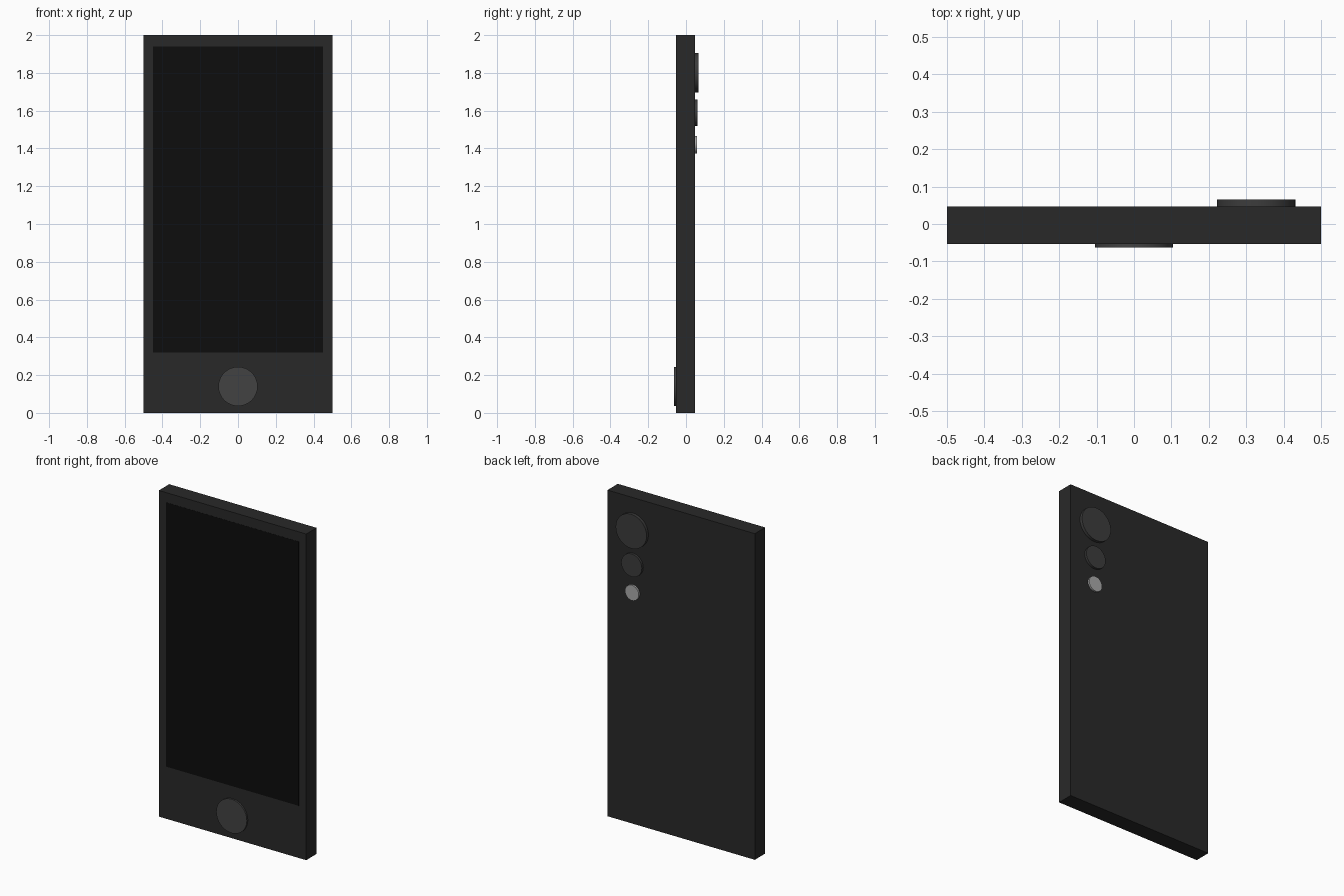
import bpy
from math import pi, radians

if "Cube" in bpy.data.objects:
    bpy.data.objects.remove(bpy.data.objects["Cube"])

FRONT, BACK = -0.053, 0.047   # faces of the phone body


def material(name, grey):
    m = bpy.data.materials.new(name)
    m.diffuse_color = (grey, grey, grey, 1)
    m.use_nodes = True
    m.node_tree.nodes["Principled BSDF"].inputs["Base Color"].default_value = m.diffuse_color
    return m


def box(name, x, y, z, mat):
    """Box spanning the given (low, high) ranges."""
    spans = (x, y, z)
    bpy.ops.mesh.primitive_cube_add(size=1, location=[sum(s) / 2 for s in spans])
    ob = bpy.context.object
    ob.name = name
    ob.scale = [s[1] - s[0] for s in spans]
    bpy.ops.object.transform_apply(location=False, rotation=False, scale=True)
    ob.data.materials.append(mat)


def disc(name, x, z, radius, y0, y1, mat):
    """Round disc with its axis along y, spanning y0 to y1."""
    bpy.ops.mesh.primitive_cylinder_add(
        vertices=32, radius=radius, depth=y1 - y0,
        location=(x, (y0 + y1) / 2, z), rotation=(pi / 2, 0, 0))
    ob = bpy.context.object
    ob.name = name
    ob.data.materials.append(mat)
    bpy.ops.object.shade_smooth_by_angle(angle=radians(30))


body_mat = material("body_dark", 0.022)
screen_mat = material("screen_black", 0.004)
button_mat = material("button_grey", 0.055)
lens_mat = material("lens_grey", 0.045)
flash_mat = material("flash_light", 0.4)

# Body slab and screen panel
box("body", (-0.5, 0.5), (FRONT, BACK), (0, 2), body_mat)
box("screen", (-0.45, 0.45), (FRONT - 0.001, FRONT + 0.01), (0.32, 1.94), screen_mat)

# Home button on the front
disc("home_button", 0, 0.14, 0.104, -0.063, FRONT + 0.01, button_mat)

# Column of two lenses and a flash on the back
for name, z, radius, top, mat in (
        ("main_lens", 1.80, 0.105, 0.065, lens_mat),
        ("small_lens", 1.59, 0.070, 0.061, lens_mat),
        ("flash", 1.42, 0.047, 0.058, flash_mat)):
    disc(name, 0.327, z, radius, BACK - 0.01, top, mat)
